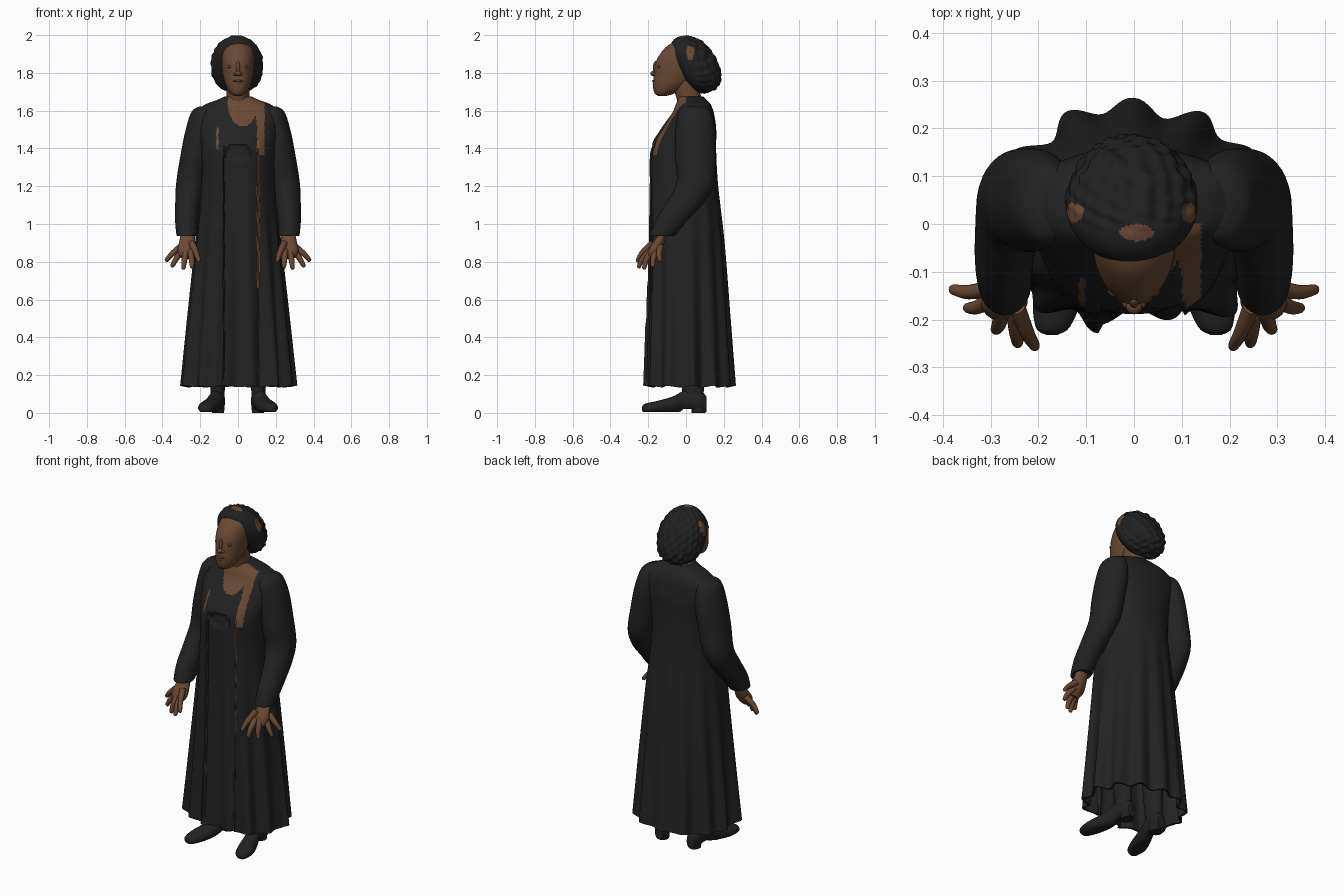
import bpy, bmesh, math
from mathutils import Vector

if "Cube" in bpy.data.objects:
    bpy.data.objects.remove(bpy.data.objects["Cube"])


def material(name, color):
    m = bpy.data.materials.new(name)
    m.use_nodes = True
    m.diffuse_color = (*color, 1)
    bsdf = m.node_tree.nodes["Principled BSDF"]
    bsdf.inputs["Base Color"].default_value = (*color, 1)
    bsdf.inputs["Roughness"].default_value = 0.9
    return m


cloth = material("black cloth", (0.0165, 0.0165, 0.0165))
skin = material("brown skin", (0.14, 0.067, 0.034))
lip = material("dark lip", (0.11, 0.05, 0.028))
hair_mat = material("black hair", (0.015, 0.015, 0.015))


def finish(name, bm, mats, rule=None, angle=50):
    """Turn a bmesh into a smooth shaded object, colouring faces by rule."""
    bmesh.ops.recalc_face_normals(bm, faces=bm.faces)
    if rule:
        for f in bm.faces:
            f.material_index = rule(f.calc_center_median())
    mesh = bpy.data.meshes.new(name)
    bm.to_mesh(mesh)
    bm.free()
    ob = bpy.data.objects.new(name, mesh)
    bpy.context.collection.objects.link(ob)
    for m in mats:
        mesh.materials.append(m)
    bpy.ops.object.select_all(action="DESELECT")
    ob.select_set(True)
    bpy.context.view_layer.objects.active = ob
    bpy.ops.object.shade_smooth_by_angle(angle=math.radians(angle))


def resample(rows, steps):
    """Smooth curve through the rows of a profile."""
    out = []
    for i in range(len(rows) - 1):
        a, b, c, d = (Vector(rows[max(0, min(len(rows) - 1, i + k))]) for k in (-1, 0, 1, 2))
        for s in range(steps):
            t = s / steps
            out.append(b + (c - a) * t / 2 + (2 * a - 5 * b + 4 * c - d) * t * t / 2
                       + (3 * b - a - 3 * c + d) * t ** 3 / 2)
    return out + [Vector(rows[-1])]


def loft(name, rings, mats, rule=None):
    bm = bmesh.new()
    loops = [[bm.verts.new(p) for p in ring] for ring in rings]
    n = len(loops[0])
    for a, b in zip(loops, loops[1:]):
        for i in range(n):
            bm.faces.new((a[i], a[(i + 1) % n], b[(i + 1) % n], b[i]))
    bm.faces.new(loops[0])
    bm.faces.new(loops[-1])
    finish(name, bm, mats, rule)


def circle(n):
    return [(math.cos(2 * math.pi * i / n), math.sin(2 * math.pi * i / n)) for i in range(n)]


def stack(name, rows, mat, steps=5, side=1):
    """Horizontal ellipses given as z, centre x, centre y, half width, half depth."""
    rings = [[(side * (cx + rx * c), cy + ry * s, z) for c, s in circle(36)]
             for z, cx, cy, rx, ry in resample(rows, steps)]
    loft(name, rings, [mat])


def tube(name, points, radii, mat, flat=1.0):
    """Tapered tube along a path."""
    pts = resample([(*p, r) for p, r in zip(points, radii)], 4)
    axis = (Vector(points[-1]) - Vector(points[0])).normalized()
    u = axis.cross(Vector((0, 1, 0))).normalized()
    v = axis.cross(u)
    rings = [[p.xyz + (u * c + v * s * flat) * p.w for c, s in circle(12)] for p in pts]
    loft(name, rings, [mat])


def ball(name, center, size, mats, warp=None, seg=20, rule=None):
    bm = bmesh.new()
    bmesh.ops.create_uvsphere(bm, u_segments=seg, v_segments=seg // 2, radius=1)
    for v in bm.verts:
        p = warp(v.co.copy()) if warp else v.co
        v.co = Vector(center) + Vector((p.x * size[0], p.y * size[1], p.z * size[2]))
    finish(name, bm, mats, rule, angle=80)


# Long pleated coat over a dress: z, half width, front y, back y
coat_rows = [(0.14, 0.292, -0.212, 0.248), (0.5, 0.262, -0.207, 0.226), (0.9, 0.225, -0.205, 0.2),
             (1.2, 0.195, -0.205, 0.17), (1.38, 0.195, -0.2, 0.16), (1.5, 0.215, -0.135, 0.16),
             (1.585, 0.225, -0.075, 0.148), (1.63, 0.178, -0.055, 0.132), (1.655, 0.115, -0.045, 0.112),
             (1.675, 0.07, -0.04, 0.09)]


def coat_ring(row, shrink=1.0):
    z, rx, front, back = row
    fade = max(0, 1 - z / 1.25)
    upper = min(1, max(0, (z - 1.2) / 0.2))
    ring = []
    for c, s in circle(200):
        t = math.atan2(s, c) - math.pi / 2
        wave = math.cos(13 * t + 0.5 * math.sin(2 * t)) + 0.3 * math.sin(7 * t)
        k = shrink * (1 + 0.08 * fade * wave)
        boxy = 0.88 + (0.35 * fade - 0.2 * upper if s > 0 else -0.22 * fade)
        x = rx * k * math.copysign(abs(c) ** 0.95, c)
        y = (front + back) / 2 + (back - front) / 2 * k * math.copysign(abs(s) ** boxy, s)
        if s < 0 and -0.075 < x < 0.105 and z < 1.45:
            y += 0.018 * min(1, (1.45 - z) / 0.1)   # dress sits behind the coat edges
            if (x / 0.068) ** 2 + ((z - 1.38) / 0.036) ** 2 < 1:
                y += 0.012                          # hollow below the bust
        hem = 0.008 * wave * max(0, 1 - z / 0.3)
        ring.append((x, y, z + hem))
    return ring


def coat_color(p):
    if p.y > 0 or p.z < 0.65:
        return 0
    neckline = ((p.x - 0.025) / 0.08) ** 2 + ((p.z - 1.645) / 0.128) ** 2 < 1
    inner = 0.106 - 0.03 * max(0, (p.z - 1.5) / 0.15)
    left_edge = p.z > 1.36 and inner < p.x < 0.14
    left_slit = 0.1 < p.x < 0.113
    right_edge = 1.4 < p.z < 1.51 and -0.115 < p.x < -0.103
    return int(neckline or left_edge or left_slit or right_edge)


coat_rings = [coat_ring(r) for r in resample(coat_rows, 10)]
lining = [coat_ring(r, 0.95) for r in resample(coat_rows[:3], 4)][::-1]
loft("coat_and_dress", lining + coat_rings, [cloth, skin], coat_color)

# Neck and head
stack("neck", [(1.57, 0, 0.035, 0.08, 0.075), (1.65, 0, 0.02, 0.062, 0.066),
               (1.76, 0, -0.01, 0.06, 0.07)], skin)
stack("face", [(1.678, 0, -0.125, 0.018, 0.02), (1.69, 0, -0.115, 0.04, 0.05),
               (1.73, 0, -0.083, 0.064, 0.092), (1.79, 0, -0.052, 0.08, 0.118),
               (1.86, 0, -0.035, 0.087, 0.124), (1.92, 0, -0.01, 0.084, 0.112),
               (1.955, 0, 0, 0.06, 0.08), (1.975, 0, 0.01, 0.02, 0.03)], skin)
ball("nose_bridge", (0, -0.16, 1.825), (0.011, 0.016, 0.038), [skin])
ball("nose_tip", (0, -0.172, 1.797), (0.017, 0.017, 0.014), [skin])
ball("upper_lip", (0, -0.164, 1.757), (0.027, 0.016, 0.008), [lip])
ball("lower_lip", (0, -0.16, 1.742), (0.023, 0.017, 0.009), [lip])
ball("chin", (0, -0.14, 1.705), (0.032, 0.029, 0.022), [skin])
for side, word in ((1, "left"), (-1, "right")):
    ball(word + "_nostril", (side * 0.015, -0.164, 1.793), (0.01, 0.013, 0.009), [skin])
    ball(word + "_eyelid", (side * 0.036, -0.139, 1.832), (0.019, 0.015, 0.009), [lip])


# Braided hair with a smooth band in front
def hair_shape(p):
    q = p.copy()
    if p.y > -0.1:
        bump = math.sin(17 * p.x + 5 * p.z) * math.sin(15 * p.z + 4 * p.y) + 0.5 * math.sin(26 * p.y + 9 * p.x)
        q *= 1 + 0.035 * bump * min(1, (p.y + 0.1) * 4)
    q.y *= 1.0 if p.y > 0 else 0.72
    q.y -= (0.32 + 0.22 * max(0, -p.y)) * p.z
    if p.z < 0:
        q.x *= 1 + 0.2 * p.z * p.z
        q.y += 0.2 * max(0, p.y) * -p.z
    return q


def hair_color(p):
    ear = abs(p.x) > 0.1 and ((p.y - 0.022) / 0.02) ** 2 + ((p.z - 1.908) / 0.04) ** 2 < 1
    parting = p.z > 1.95 and ((p.x - 0.005) / 0.035) ** 2 + ((p.y + 0.018) / 0.018) ** 2 < 1
    return int(ear or parting)


ball("hair", (-0.005, 0.035, 1.845), (0.137, 0.135, 0.152), [hair_mat, skin], hair_shape, 120, hair_color)

# Arms, hands, legs and shoes
sleeve = [(1.622, 0.165, 0.045, 0.04, 0.05), (1.595, 0.183, 0.045, 0.062, 0.085),
          (1.5, 0.2, 0.05, 0.077, 0.105), (1.36, 0.225, 0.05, 0.08, 0.108),
          (1.22, 0.25, 0.05, 0.077, 0.1), (1.12, 0.265, 0.0, 0.067, 0.1),
          (1.02, 0.272, -0.075, 0.061, 0.085), (0.94, 0.27, -0.125, 0.055, 0.066),
          (0.945, 0.27, -0.125, 0.045, 0.055)]
# Each finger has a base and a tip
fingers = {"thumb": ((0.245, -0.175, 0.9), (0.205, -0.262, 0.8)),
           "index": ((0.25, -0.185, 0.86), (0.243, -0.255, 0.768)),
           "middle": ((0.275, -0.18, 0.86), (0.29, -0.225, 0.76)),
           "ring": ((0.295, -0.155, 0.86), (0.352, -0.178, 0.772)),
           "little": ((0.302, -0.135, 0.88), (0.384, -0.138, 0.803))}
palm = ((0.265, -0.115, 0.97), (0.268, -0.14, 0.91), (0.272, -0.168, 0.86), (0.275, -0.185, 0.825))
shoe = [(-0.232, 0.172, 0.022, 0.012, 0.012), (-0.215, 0.17, 0.025, 0.036, 0.024),
        (-0.15, 0.158, 0.03, 0.052, 0.034), (-0.07, 0.135, 0.042, 0.046, 0.045),
        (0.0, 0.115, 0.068, 0.038, 0.055), (0.07, 0.108, 0.062, 0.04, 0.062),
        (0.108, 0.106, 0.045, 0.026, 0.042)]
for side, word in ((1, "left"), (-1, "right")):
    stack(word + "_sleeve", sleeve, cloth, side=side)
    tube(word + "_palm", [(side * x, y, z) for x, y, z in palm], (0.034, 0.042, 0.049, 0.034), skin, 0.62)
    for finger, (base, tip) in fingers.items():
        base, tip = Vector(base), Vector(tip)
        mid = base.lerp(tip, 0.55) + Vector((0, -0.006, 0.006))
        path = [(side * p.x, p.y, p.z) for p in (base, mid, base.lerp(tip, 0.93), tip)]
        tube(word + "_" + finger + "_finger", path, (0.018, 0.015, 0.011, 0.003), skin)
    stack(word + "_leg", [(0.06, 0.11, 0.04, 0.038, 0.05), (0.16, 0.108, 0.035, 0.04, 0.06),
                          (0.55, 0.11, 0.02, 0.065, 0.075)], cloth, side=side)
    rings = [[(side * (cx + rx * c), y, max(0.02 if -0.02 < y < 0.03 else 0.004, cz + rz * s)) for c, s in circle(24)]
             for y, cx, cz, rx, rz in resample(shoe, 5)]
    loft(word + "_shoe", rings, [cloth])
    stack(word + "_shoe_heel", [(0, 0.106, 0.066, 0.032, 0.036), (0.04, 0.106, 0.066, 0.036, 0.04)],
          cloth, steps=1, side=side)
